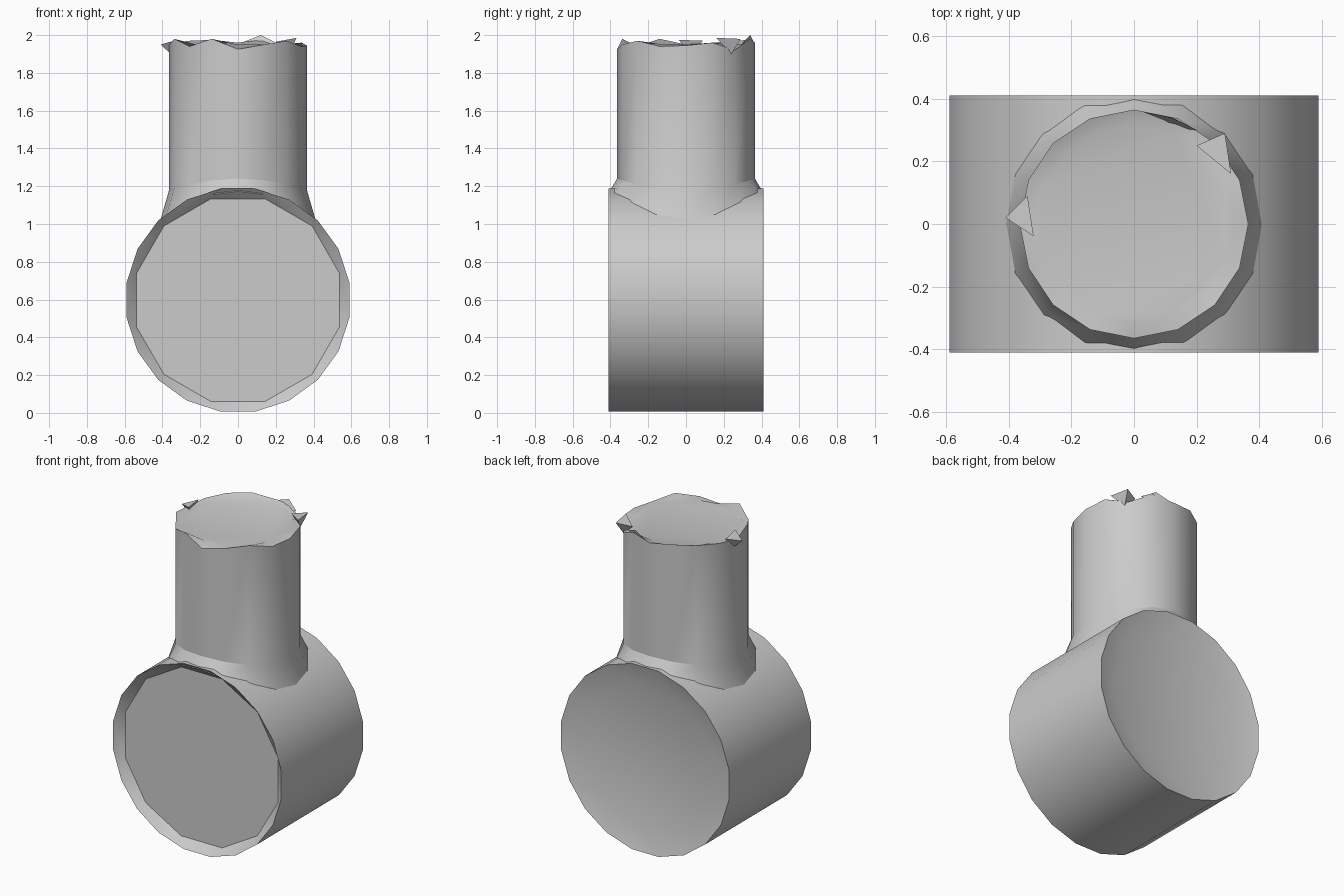
import bpy, bmesh
from math import sin, cos, pi, sqrt, radians
from mathutils import Vector

if "Cube" in bpy.data.objects:
    bpy.data.objects.remove(bpy.data.objects["Cube"], do_unlink=True)

grey = bpy.data.materials.new("plain grey")
grey.use_nodes = True
grey.diffuse_color = (0.6, 0.6, 0.6, 1)
grey.node_tree.nodes["Principled BSDF"].inputs["Base Color"].default_value = (0.6, 0.6, 0.6, 1)

BODY_R, BODY_Z, HALF = 0.597, 0.597, 0.41


def loft(name, rings, cap_start=True):
    """Skin a list of closed rings, which may differ in point count."""
    bm = bmesh.new()
    loops = []
    for ring in rings:
        vs = [bm.verts.new(p) for p in ring]
        loops.append([bm.edges.new((v, vs[i - 1])) for i, v in enumerate(vs)])
        if (ring is rings[0] and cap_start) or ring is rings[-1]:
            bm.faces.new(vs)
    for a, b in zip(loops, loops[1:]):
        bmesh.ops.bridge_loops(bm, edges=a + b)
    bmesh.ops.recalc_face_normals(bm, faces=bm.faces)
    return finish(name, bm)


def finish(name, bm):
    mesh = bpy.data.meshes.new(name)
    bm.to_mesh(mesh)
    bm.free()
    mesh.materials.append(grey)
    ob = bpy.data.objects.new(name, mesh)
    bpy.context.collection.objects.link(ob)
    bpy.ops.object.select_all(action='DESELECT')
    bpy.context.view_layer.objects.active = ob
    ob.select_set(True)
    bpy.ops.object.shade_smooth_by_angle(angle=radians(28))
    return ob


def disc(r, y, n, turn=0.5):
    """Ring facing along y, around the body axis."""
    angles = [2 * pi * (i + turn) / n for i in range(n)]
    return [(r * sin(a), y, BODY_Z - r * cos(a)) for a in angles]


# Horizontal drum with shallow dished ends
loft("drum_body", [disc(0.555, -HALF + 0.045, 12), disc(BODY_R, -HALF, 20),
                   disc(BODY_R, HALF, 20), disc(0.465, HALF - 0.04, 9, 0.2)])

# Neck with flared foot, uneven lip and nearly flush cap
N = 16
lip_heights = [1.945, 1.96, 1.92, 1.98, 1.96, 1.975, 1.97, 1.96,
               1.95, 1.98, 1.94, 1.98, 1.925, 1.95, 1.97, 1.94]
foot, ankle, lip, cap = [], [], [], []
for i, z in enumerate(lip_heights):
    c, s = cos(2 * pi * i / N), sin(2 * pi * i / N)
    x, y = 0.415 * c, max(-HALF + 0.005, min(HALF - 0.005, 0.42 * s))
    foot.append((x, y, BODY_Z + sqrt(BODY_R ** 2 - x * x) - 0.02))
    ankle.append((0.365 * c, 0.365 * s, 1.18 + 0.06 * s * s))
    lip.append((0.365 * c, 0.365 * s, z))
    cap.append((0.315 * c, 0.315 * s, 1.95))
loft("neck", [foot, ankle, lip, cap], cap_start=False)


# Small torn spurs on the lip
def spur(name, points):
    bm = bmesh.new()
    bmesh.ops.convex_hull(bm, input=[bm.verts.new(Vector(p)) for p in points])
    bmesh.ops.recalc_face_normals(bm, faces=bm.faces)
    return finish(name, bm)


spur("right_spur", [(-0.41, 0.02, 1.95), (-0.34, 0.09, 1.97),
                    (-0.32, -0.04, 1.975), (-0.355, 0.03, 1.9)])
spur("back_left_spur", [(0.29, 0.29, 1.98), (0.2, 0.25, 1.965),
                        (0.31, 0.16, 1.985), (0.27, 0.24, 1.9)])
spur("back_spur", [(0.12, 0.34, 2.0), (0.02, 0.36, 1.96),
                   (0.2, 0.3, 1.96), (0.1, 0.31, 1.94)])
